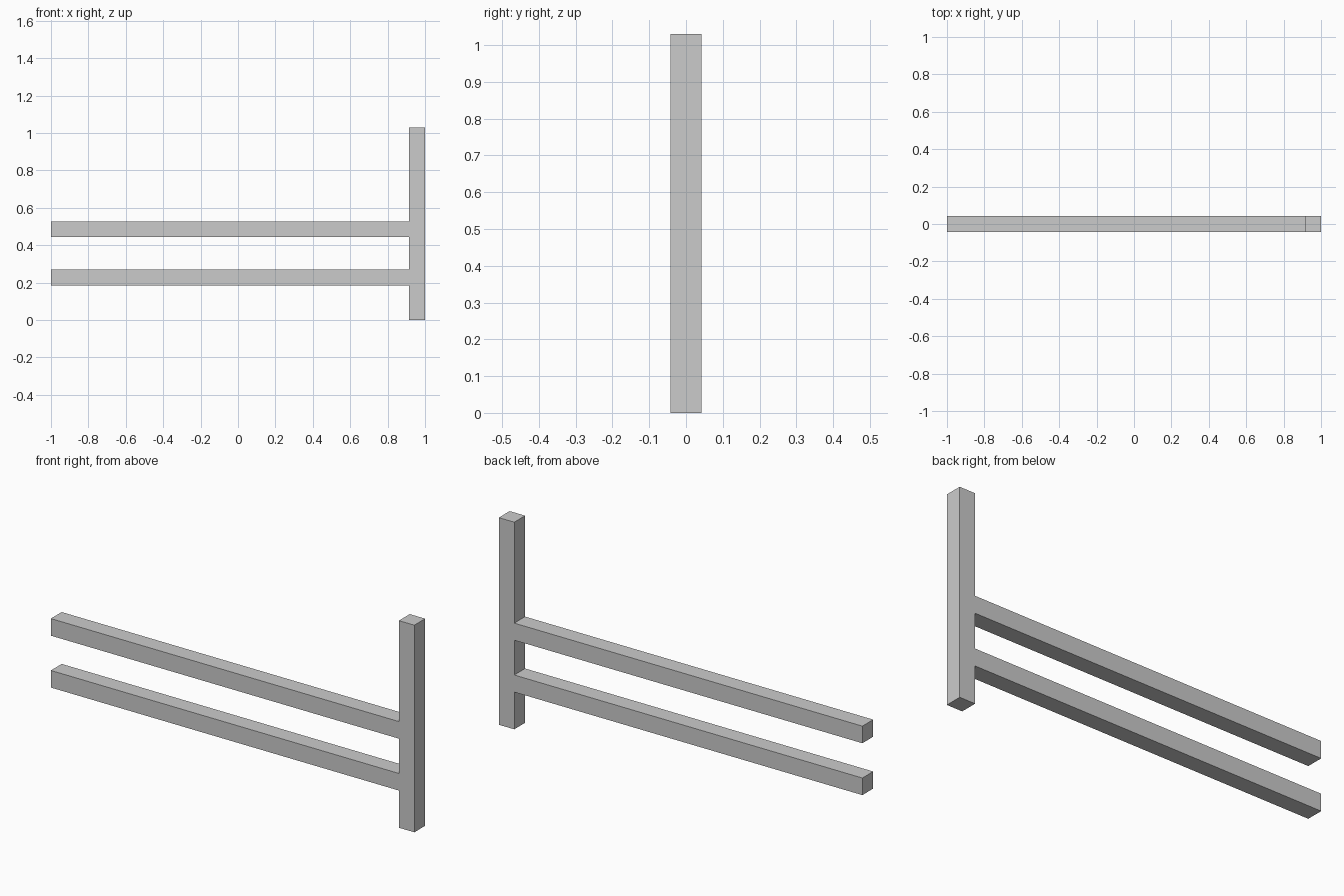
import bpy
import bmesh
from mathutils import Vector

if "Cube" in bpy.data.objects:
    bpy.data.objects.remove(bpy.data.objects["Cube"])

T = 0.085          # square timber thickness
POST_HEIGHT = 1.03
POST_INNER_X = 1.0 - T


def beam(name, low, high):
    """Box spanning two opposite corners."""
    low, high = Vector(low), Vector(high)
    centre, size = (low + high) / 2, high - low
    bm = bmesh.new()
    bmesh.ops.create_cube(bm, size=1.0)
    bmesh.ops.scale(bm, vec=size, verts=bm.verts)
    mesh = bpy.data.meshes.new(name)
    bm.to_mesh(mesh)
    bm.free()
    obj = bpy.data.objects.new(name, mesh)
    obj.location = centre
    bpy.context.collection.objects.link(obj)
    return obj


# Upright post at the right end
beam("fence_post", (POST_INNER_X, -T / 2, 0), (1.0, T / 2, POST_HEIGHT))

# Two horizontal rails butting against the post
for name, z in (("lower_rail", 0.185), ("upper_rail", 0.443)):
    beam(name, (-1.0, -T / 2, z), (POST_INNER_X, T / 2, z + T))
